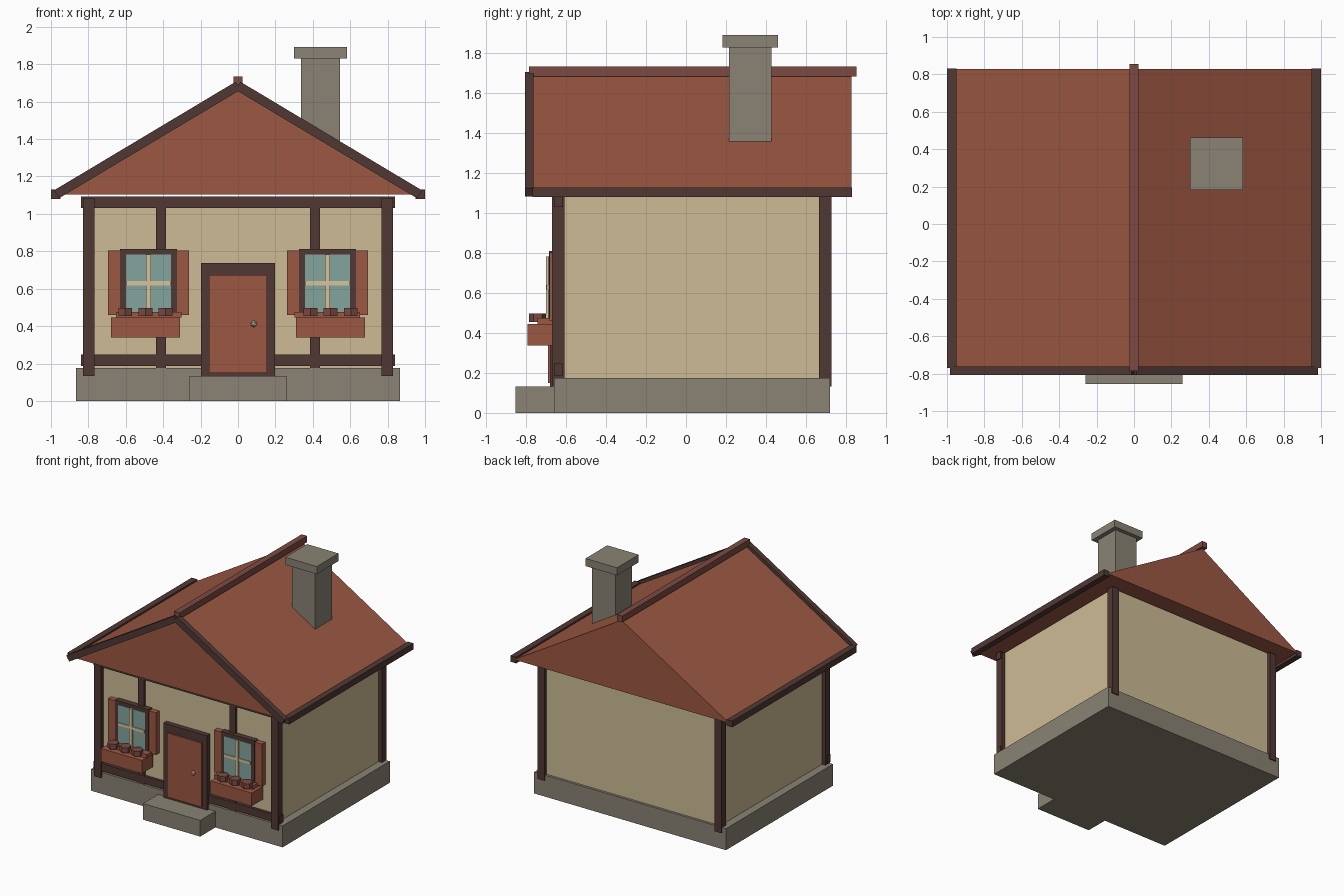
import bpy, bmesh, math
from mathutils import Matrix

if "Cube" in bpy.data.objects:
    bpy.data.objects.remove(bpy.data.objects["Cube"])


def material(name, r, g, b):
    lin = [(c / 255 / 12.92) if c < 11 else ((c / 255 + 0.055) / 1.055) ** 2.4 for c in (r, g, b)]
    m = bpy.data.materials.new(name)
    m.diffuse_color = (*lin, 1)
    m.use_nodes = True
    m.node_tree.nodes["Principled BSDF"].inputs["Base Color"].default_value = m.diffuse_color
    return m


PLASTER = material("plaster", 205, 187, 149)
ROOF = material("brick_red", 156, 88, 66)
STONE = material("stone", 138, 131, 116)
TIMBER = material("dark_timber", 80, 57, 52)
RIDGE = material("ridge_red", 124, 74, 66)
GLASS = material("glass", 132, 164, 157)
CREAM = material("cream", 214, 196, 156)


def finish(name, bm, mat):
    bmesh.ops.recalc_face_normals(bm, faces=bm.faces)
    me = bpy.data.meshes.new(name)
    bm.to_mesh(me)
    bm.free()
    me.materials.append(mat)
    ob = bpy.data.objects.new(name, me)
    bpy.context.collection.objects.link(ob)
    return ob


def box(name, mat, x, y, z, tilt=0):
    """Box from (low, high) ranges, optionally tilted about y."""
    bm = bmesh.new()
    mid = [(a + b) / 2 for a, b in (x, y, z)]
    size = [b - a for a, b in (x, y, z)]
    mx = Matrix.Translation(mid) @ Matrix.Rotation(tilt, 4, 'Y') @ Matrix.Diagonal((*size, 1))
    bmesh.ops.create_cube(bm, size=1, matrix=mx)
    return finish(name, bm, mat)


def around(c, half):
    return (c - half, c + half)


# Stone base and doorstep
box("foundation", STONE, (-0.865, 0.865), (-0.66, 0.72), (0, 0.175))
box("doorstep", STONE, (-0.258, 0.258), (-0.855, -0.64), (0, 0.132))

# Plaster walls
box("walls", PLASTER, (-0.8, 0.8), (-0.64, 0.70), (0.16, 1.09))

# Timber frame: corner posts, front studs and two front beams
for s in (-1, 1):
    for y in (-0.64, 0.698):
        box("corner_post", TIMBER, around(s * 0.798, 0.032), around(y, 0.031), (0.132, 1.085))
    box("front_stud", TIMBER, around(s * 0.412, 0.026), (-0.66, -0.615), (0.172, 1.085))
for z in (0.217, 1.062):
    box("front_beam", TIMBER, (-0.84, 0.84), (-0.662, -0.615), around(z, 0.03))

# Roof prism from an extruded triangle
EAVE, LOW, TOP = 0.97, 1.105, 1.685
bm = bmesh.new()
tri = bm.faces.new([bm.verts.new((x, -0.77, z)) for x, z in ((-EAVE, LOW), (EAVE, LOW), (0, TOP))])
ext = bmesh.ops.extrude_face_region(bm, geom=[tri], use_keep_orig=True)
bmesh.ops.translate(bm, vec=(0, 1.6, 0), verts=[v for v in ext["geom"] if isinstance(v, bmesh.types.BMVert)])
finish("roof", bm, ROOF)

# Rake boards on the front gable, eave boards along the sides
pitch = math.atan2(TOP - LOW, EAVE)
length = math.hypot(TOP - LOW, EAVE)
for s in (-1, 1):
    box("rake_board", TIMBER, around(s * EAVE / 2, length / 2), (-0.807, -0.763),
        around((LOW + TOP) / 2, 0.025), tilt=s * pitch)
    box("eave_board", TIMBER, around(s * 0.975, 0.025), (-0.77, 0.832), around(LOW, 0.025))
box("ridge_cap", RIDGE, (-0.025, 0.025), (-0.787, 0.855), (1.685, 1.735))

# Chimney
box("chimney", STONE, around(0.441, 0.105), around(0.322, 0.107), (1.3, 1.84))
box("chimney_cap", STONE, around(0.441, 0.142), around(0.322, 0.14), (1.83, 1.892))

# Door
box("door_frame", TIMBER, (-0.197, 0.197), (-0.68, -0.63), (0.132, 0.738))
box("door", ROOF, (-0.155, 0.155), (-0.692, -0.66), (0.15, 0.672))
bm = bmesh.new()
bmesh.ops.create_icosphere(bm, subdivisions=1, radius=0.019,
                           matrix=Matrix.Translation((0.085, -0.70, 0.412)))
finish("door_knob", bm, CREAM)

# Windows with shutters, sills and flower boxes
for s in (-1, 1):
    cx, cz = s * 0.478, 0.627
    box("window_frame", TIMBER, around(cx, 0.152), (-0.685, -0.63), around(cz, 0.185))
    box("window_glass", GLASS, around(cx, 0.121), (-0.69, -0.682), around(cz, 0.156))
    box("glazing_bar_upright", CREAM, around(cx, 0.013), (-0.70, -0.68), around(cz, 0.156))
    box("glazing_bar_cross", CREAM, around(cx, 0.121), (-0.698, -0.68), around(cz + 0.002, 0.011))
    for t in (-1, 1):
        box("shutter", ROOF, around(cx + t * 0.182, 0.034), (-0.683, -0.63), around(0.632, 0.172))
    box("window_sill", ROOF, around(cx, 0.175), (-0.743, -0.64), (0.445, 0.475))
    bx = s * 0.495
    box("flower_box", ROOF, around(bx, 0.185), (-0.795, -0.65), (0.338, 0.445))
    for k in (-1, 0, 1):
        bm = bmesh.new()
        bmesh.ops.create_cone(bm, cap_ends=True, segments=6, radius1=0.043, radius2=0.043, depth=0.042,
                              matrix=Matrix.Translation((bx + k * 0.108, -0.743, 0.476)))
        finish("flower_pot", bm, RIDGE)
